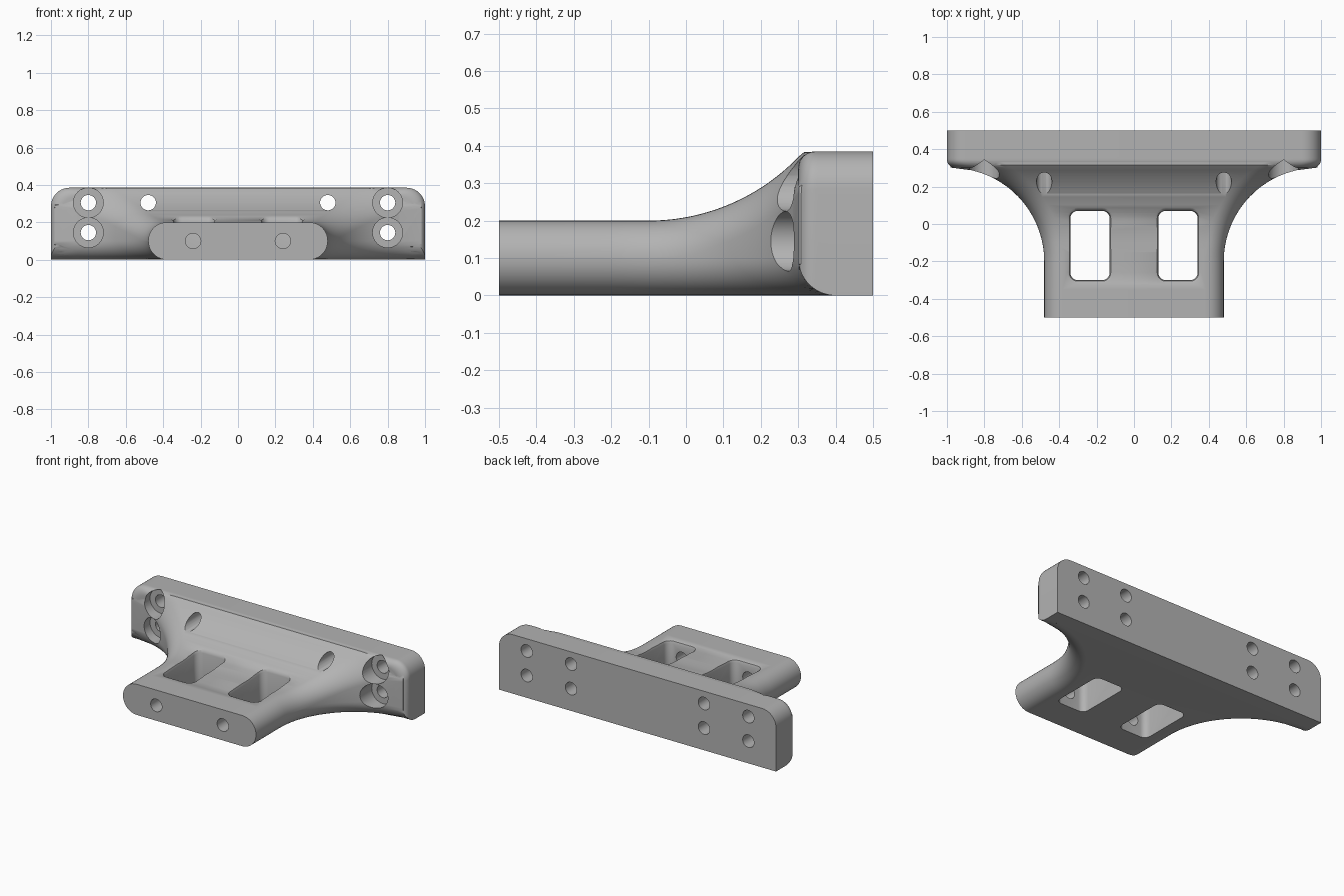
import bpy
import bmesh
from math import sin, cos, pi, sqrt
from mathutils import Vector

cube = bpy.data.objects.get("Cube")
if cube:
    bpy.data.objects.remove(cube, do_unlink=True)

metal = bpy.data.materials.new("plain grey")
metal.use_nodes = True
metal.diffuse_color = (0.45, 0.45, 0.45, 1)
metal.node_tree.nodes["Principled BSDF"].inputs["Base Color"].default_value = (0.45, 0.45, 0.45, 1)

TOP = 0.385      # height of the mounting plate
FILLET = 0.1     # edge rounding of the arm
STEPS = 10       # segments per quarter round


def skin(name, rings):
    """Join equal-length rings of points into a closed solid."""
    bm = bmesh.new()
    loops = [[bm.verts.new(p) for p in ring] for ring in rings]
    n = len(loops[0])
    for a, b in zip(loops, loops[1:]):
        for i in range(n):
            j = (i + 1) % n
            bm.faces.new((a[i], a[j], b[j], b[i]))
    bm.faces.new(loops[0][::-1])
    bm.faces.new(loops[-1])
    bmesh.ops.recalc_face_normals(bm, faces=bm.faces)
    mesh = bpy.data.meshes.new(name)
    bm.to_mesh(mesh)
    bm.free()
    obj = bpy.data.objects.new(name, mesh)
    bpy.context.collection.objects.link(obj)
    mesh.materials.append(metal)
    return obj


def combine(target, other, operation):
    """Apply a boolean, then drop the helper."""
    mod = target.modifiers.new("join", 'BOOLEAN')
    mod.operation, mod.solver, mod.object = operation, 'EXACT', other
    bpy.context.view_layer.objects.active = target
    bpy.ops.object.modifier_apply(modifier=mod.name)
    bpy.data.objects.remove(other, do_unlink=True)


def arm_height(y):
    rise = 0.0
    if y > -0.1:
        rise = 0.556 - sqrt(0.556 ** 2 - min(y + 0.1, 0.45) ** 2)
    return min(0.2 + rise, TOP - 0.002)


def arm_width(y, inset, limit):
    """Half width: straight at the front, then a concave arc to the plate."""
    if y <= -0.2:
        return 0.48 - inset
    return min(limit, 0.98 - sqrt(max(0, (0.5 + inset) ** 2 - (y + 0.2) ** 2)))


def mirrored(half, y):
    return [(x, y, z) for x, z in half] + [(-x, y, z) for x, z in reversed(half)]


def arm_ring(y):
    half = []
    for i in range(STEPS + 1):
        a = i / STEPS * pi / 2
        half.append((arm_width(y, FILLET * (1 - sin(a)), 0.98), FILLET * (1 - cos(a))))
    r = FILLET - 0.002
    for i in range(STEPS + 1):
        a = i / STEPS * pi / 2
        d = r * (1 - cos(a))
        half.append((arm_width(y, d, 0.98 - d), arm_height(y) - r * (1 - sin(a))))
    return mirrored(half, y)


def plate_ring(y):
    t = y - 0.3
    edge, low = 0.045, FILLET
    inset = edge - sqrt(edge ** 2 - max(0, edge - t) ** 2)
    base = low - sqrt(low ** 2 - max(0, low - t) ** 2)
    w, top, r = 1 - inset, TOP - inset, 0.1
    half = [(w, base)]
    for i in range(STEPS + 1):
        a = i / STEPS * pi / 2
        half.append((w - r + r * cos(a), top - r + r * sin(a)))
    return mirrored(half, y)


def cylinder(x, z, radius, y0, y1):
    n = 32
    return skin("hole_cutter", [[(x + radius * cos(2 * pi * i / n), y, z + radius * sin(2 * pi * i / n))
                                 for i in range(n)] for y in (y0, y1)])


def window(x):
    """Rounded slot whose upper rim is softened along the arm surface."""
    rings = []
    for offset, drop in ((0, None), (0, 0.02), (0.006, 0.006), (0.02, -0.001), (0.02, -0.1)):
        r, ring = 0.04 + offset, []
        for k, (sx, sy) in enumerate(((1, 1), (-1, 1), (-1, -1), (1, -1))):
            for i in range(7):
                a = (k + i / 6) * pi / 2
                px = x + sx * 0.065 + r * cos(a)
                py = -0.115 + sy * 0.145 + r * sin(a)
                ring.append((px, py, -0.1 if drop is None else arm_height(py) - drop))
        # extra points along the long sides follow the curved top
        rings.append(ring)
    return skin("window_cutter", rings)


# Arm flaring into the plate
stations = [-0.5, -0.35] + [-0.2 + 0.62 * sin(i / 40 * pi / 2) for i in range(41)]
bracket = skin("bracket", [arm_ring(y) for y in stations])

# Mounting plate with rounded front edges
depths = [0.3 + FILLET * (1 - cos(i / 16 * pi / 2)) for i in range(17)] + [0.5]
combine(bracket, skin("plate", [plate_ring(y) for y in depths]), 'UNION')

# Openings, the same on both sides
for side in (-1, 1):
    combine(bracket, window(side * 0.235), 'DIFFERENCE')
    combine(bracket, cylinder(side * 0.24, 0.1, 0.041, -0.6, -0.2), 'DIFFERENCE')
    for z in (0.305, 0.145):
        combine(bracket, cylinder(side * 0.8, z, 0.08, -0.1, 0.35), 'DIFFERENCE')
        combine(bracket, cylinder(side * 0.8, z, 0.041, 0.3, 0.6), 'DIFFERENCE')
        start = -0.1 if z > 0.2 else 0.3
        combine(bracket, cylinder(side * 0.48, z, 0.041, start, 0.6), 'DIFFERENCE')

bpy.ops.object.select_all(action='DESELECT')
bracket.select_set(True)
bpy.context.view_layer.objects.active = bracket
bpy.ops.object.shade_smooth_by_angle(angle=pi / 6)
